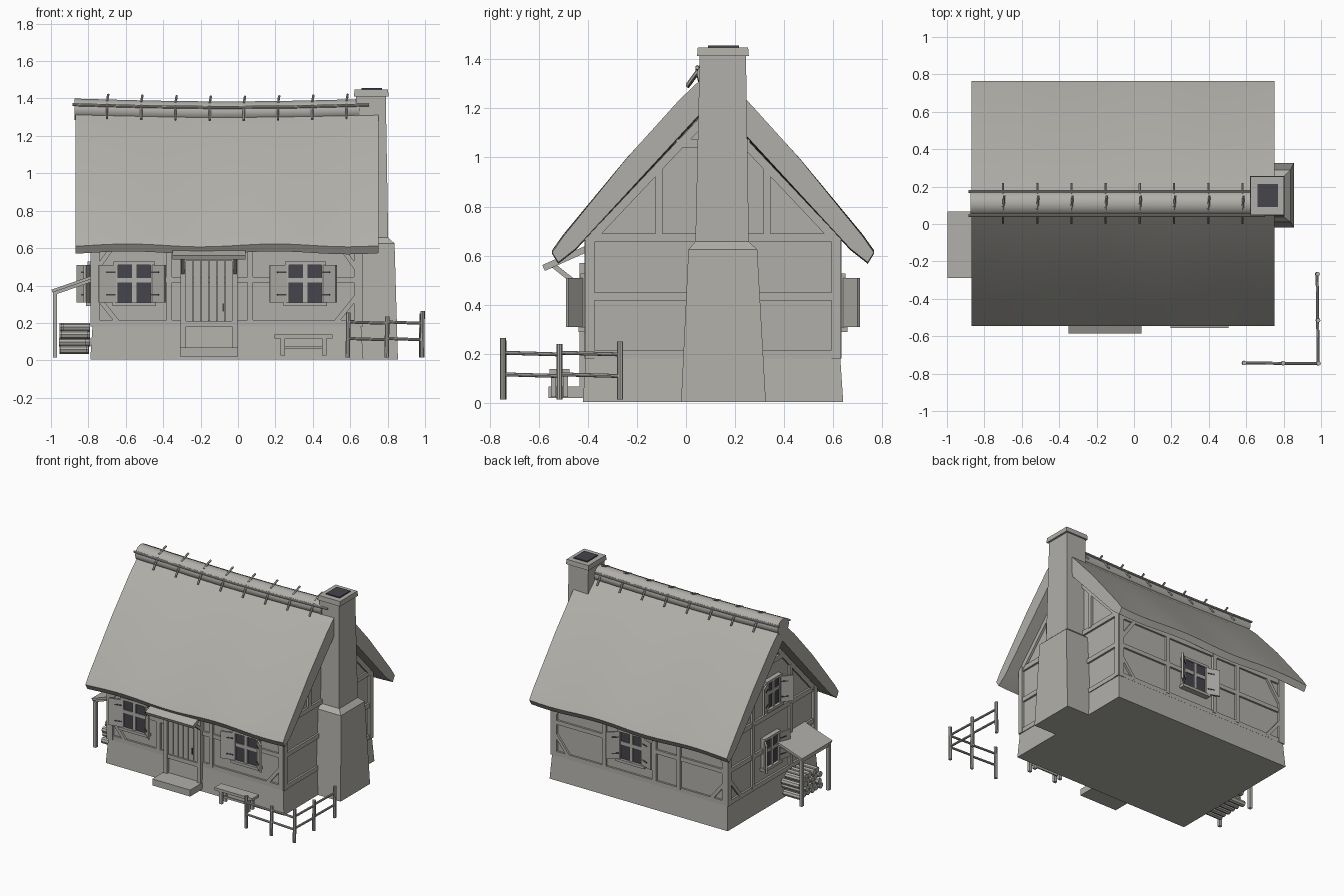
import bpy, bmesh, math, random
from mathutils import Matrix, Vector

random.seed(3)
if "Cube" in bpy.data.objects:
    bpy.data.objects.remove(bpy.data.objects["Cube"], do_unlink=True)


def material(name, colour):
    m = bpy.data.materials.new(name)
    m.use_nodes = True
    m.diffuse_color = (*colour, 1)
    m.node_tree.nodes["Principled BSDF"].inputs["Base Color"].default_value = (*colour, 1)
    return m


GREY = material("weathered_grey", (0.44, 0.43, 0.40))
DARK = material("dark_glass", (0.06, 0.058, 0.072))
I = Matrix()
X, Y, Z = Vector((1, 0, 0)), Vector((0, 1, 0)), Vector((0, 0, 1))


def finish(name, bm, mat=GREY, smooth=False):
    bmesh.ops.recalc_face_normals(bm, faces=bm.faces)
    me = bpy.data.meshes.new(name)
    bm.to_mesh(me)
    bm.free()
    me.materials.append(mat)
    ob = bpy.data.objects.new(name, me)
    bpy.context.collection.objects.link(ob)
    if smooth:
        bpy.ops.object.select_all(action='DESELECT')
        ob.select_set(True)
        bpy.context.view_layer.objects.active = ob
        bpy.ops.object.shade_smooth_by_angle(angle=math.radians(35))
    return ob


def box(name, lo, hi, M=I, mat=GREY, inset=(0, 0, 0, 0)):
    """Box from corner to corner; inset pulls in the top on -x, +x, -y, +y."""
    bm = bmesh.new()
    bmesh.ops.create_cube(bm, size=1)
    for v in bm.verts:
        top = v.co.z > 0
        a, b, c, d = inset if top else (0, 0, 0, 0)
        v.co = M @ Vector((hi[0] - b if v.co.x > 0 else lo[0] + a,
                           hi[1] - d if v.co.y > 0 else lo[1] + c,
                           hi[2] if top else lo[2]))
    return finish(name, bm, mat)


def beam(name, p, q, w, t, side, M=I):
    """Rectangular bar from p to q, w wide along side and t thick."""
    p, q = Vector(p), Vector(q)
    a = (q - p).normalized()
    n = a.cross(side)
    rot = Matrix((a * (q - p).length, Vector(side) * w, n * t)).transposed().to_4x4()
    bm = bmesh.new()
    bmesh.ops.create_cube(bm, size=1, matrix=M @ Matrix.Translation((p + q) / 2) @ rot)
    return finish(name, bm)


def rod(name, p, q, r, sides=8):
    p, q = Vector(p), Vector(q)
    M = Matrix.Translation((p + q) / 2) @ Z.rotation_difference(q - p).to_matrix().to_4x4()
    bm = bmesh.new()
    bmesh.ops.create_cone(bm, cap_ends=True, segments=sides, radius1=r, radius2=r,
                          depth=(q - p).length, matrix=M)
    return finish(name, bm, smooth=True)


def loft(name, xs, ring, shift=lambda x, z: 0, smooth=False):
    """Sweep a (y, z) ring along x, with a height shift at each station."""
    bm = bmesh.new()
    rows = [[bm.verts.new((x, y, z + shift(x, z))) for y, z in ring] for x in xs]
    n = len(ring)
    for a, b in zip(rows, rows[1:]):
        for i in range(n):
            bm.faces.new((a[i], a[(i + 1) % n], b[(i + 1) % n], b[i]))
    bm.faces.new(rows[0])
    bm.faces.new(rows[-1])
    return finish(name, bm, smooth=smooth)


def span(a, b, n):
    return [a + (b - a) * i / n for i in range(n + 1)]


CX, CY = -0.06, 0.11


def sag(x, z):
    u = (x - CX) / 0.81
    k = min(1, max(0, (z - 0.6) / 0.75))
    return -0.015 * math.cos(u * math.pi / 2) * k + 0.008 * math.sin(x * 8) * (1 - k)


# Stone plinth and plastered house body
box("plinth", (-0.79, -0.42, 0.005), (0.67, 0.64, 0.185), inset=(0.012,) * 4)
loft("house_walls", (-0.77, 0.65),
     [(-0.395, 0.17), (0.615, 0.17), (0.615, 0.67), (CY, 1.21), (-0.395, 0.67)])

# Thatched roof with sagging ridge and wavy eaves
half = [(0, 1.365), (0.137, 1.235), (0.35, 1.0), (0.61, 0.68), (0.655, 0.615),
        (0.63, 0.575), (0.56, 0.63), (0, 1.235)]
loft("thatched_roof", span(-0.87, 0.75, 20),
     [(CY + y, z) for y, z in half] + [(CY - y, z) for y, z in half[-2:0:-1]], sag, True)

# Ridge roll, its poles and pegs
angles = [math.tau * i / 14 for i in range(14)]
loft("ridge_roll", span(-0.875, 0.65, 12),
     [(CY + 0.066 * math.cos(a), 1.343 + 0.058 * math.sin(a)) for a in angles], sag, True)
for s in (-1, 1):
    stops = span(-0.885, 0.70 if s < 0 else 0.62, 4)
    for a, b in zip(stops, stops[1:]):
        rod("ridge_pole", (a, CY + s * 0.064, 1.367 + sag(a, 1.36)),
            (b, CY + s * 0.064, 1.367 + sag(b, 1.36)), 0.008)
for x in span(-0.70, 0.58, 7):
    z = sag(x, 1.36)
    for s in (-1, 1):
        rod("ridge_peg", (x, CY + s * 0.105, 1.30 + z), (x, CY + s * 0.05, 1.375 + z), 0.007, 6)
    rod("top_peg", (x, 0.075, 1.39 + z), (x + 0.006, 0.15, 1.425 + z), 0.007, 6)

# Chimney
box("chimney_base", (0.62, -0.02, 0.005), (0.855, 0.325, 0.625), inset=(0, 0.018, 0.03, 0.035))
box("chimney_shoulder", (0.62, 0.01, 0.625), (0.837, 0.29, 0.658), inset=(0, 0.035, 0.028, 0.035))
box("chimney_shaft", (0.63, 0.038, 0.65), (0.803, 0.256, 1.42), inset=(0, 0.013, 0.018, 0.012))
box("chimney_cap", (0.62, 0.045, 1.412), (0.805, 0.256, 1.447), inset=(0.003,) * 4)
box("chimney_flue", (0.66, 0.09, 1.447), (0.77, 0.215, 1.455), mat=DARK)


# Wall frames: local x runs along the wall, -y points out, z is up
def frame(x, y, turn):
    return Matrix.Translation((x, y, 0)) @ Matrix.Rotation(math.radians(turn), 4, 'Z')


FRONT, BACK = frame(CX, -0.395, 0), frame(CX, 0.615, 180)
RIGHT, LEFT = frame(0.65, CY, 90), frame(-0.77, CY, -90)


def timber(name, M, x0, x1, z0, z1, out=0.017):
    box(name, (x0, -out, z0), (x1, 0.01, z1), M)


# Timber framing of the long walls
for M, studs in ((FRONT, (-0.307, 0.125)), (BACK, (-0.29, 0.12, 0.32))):
    for name, z0, z1 in (("sill_beam", 0.182, 0.215), ("mid_rail", 0.415, 0.445),
                         ("wall_plate", 0.635, 0.668)):
        timber(name, M, -0.71, 0.71, z0, z1, 0.014)
    for x in studs:
        timber("wall_stud", M, x - 0.015, x + 0.015, 0.2, 0.65)
    for s in (-1, 1):
        beam("low_brace", (s * 0.70, -0.003, 0.35), (s * 0.58, -0.003, 0.20), 0.024, 0.025, Y, M)
        beam("high_brace", (s * 0.70, -0.003, 0.48), (s * 0.58, -0.003, 0.65), 0.024, 0.025, Y, M)

# Timber framing of the gables
for M in (RIGHT, LEFT):
    for name, w, z0, z1 in (("gable_sill", 0.51, 0.182, 0.215), ("gable_rail", 0.51, 0.417, 0.45),
                            ("tie_beam", 0.51, 0.655, 0.69), ("collar_beam", 0.15, 1.04, 1.075)):
        timber(name, M, -w, w, z0, z1, 0.014)
    for s in (-1, 1):
        timber("corner_post", M, s * 0.502 - 0.02, s * 0.502 + 0.02, 0.182, 0.69, 0.018)
        timber("gable_stud", M, s * 0.22 - 0.015, s * 0.22 + 0.015, 0.68, 0.955)
        beam("rafter", (s * 0.50, -0.003, 0.665), (0, -0.003, 1.195), 0.026, 0.034, Y, M)
for s in (-1, 1):
    timber("lower_stud", LEFT, s * 0.22 - 0.015, s * 0.22 + 0.015, 0.2, 0.67)
    beam("gable_brace", (s * 0.49, -0.003, 0.36), (s * 0.36, -0.003, 0.20), 0.024, 0.025, Y, LEFT)
    for M in (FRONT, BACK):
        timber("corner_post_side", M, s * 0.70 - 0.02, s * 0.70 + 0.02, 0.182, 0.67, 0.018)


# Windows with glazing bars and open shutters
def window(M, x, z, w=0.19, h=0.20, swing=(14, 42)):
    W = M @ Matrix.Translation((x, 0, z))
    a, b = w / 2, h / 2
    box("window_glass", (-a, -0.022, -b), (a, 0, b), W, DARK)
    box("window_mullion", (-0.012, -0.03, -b), (0.012, 0, b), W)
    box("window_transom", (-a, -0.028, 0.006), (a, 0, 0.03), W)
    box("window_sill", (-a - 0.022, -0.042, -b - 0.02), (a + 0.022, 0, -b), W)
    box("window_lintel", (-a - 0.015, -0.034, b), (a + 0.015, 0, b + 0.018), W)
    for s, turn in zip((-1, 1), swing):
        box("window_jamb", (s * a - 0.009, -0.032, -b), (s * a + 0.009, 0, b), W)
        H = W @ Matrix.Translation((s * (a + 0.005), -0.02, 0)) @ Matrix.Rotation(
            math.radians(-s * turn), 4, 'Z')
        x0, x1 = sorted((0, s * 0.095))
        box("shutter", (x0, -0.013, -b), (x1, 0, b), H)
        x0, x1 = sorted((s * 0.005, s * 0.055))
        for zz in (-0.6 * b, 0.6 * b):
            box("shutter_strap", (x0, -0.016, zz - 0.004), (x1, -0.013, zz + 0.004), H, DARK)


window(FRONT, -0.495, 0.41)
window(FRONT, 0.42, 0.41)
window(BACK, -0.06, 0.41, swing=(42, 20))
window(LEFT, -0.02, 0.41, 0.16, swing=(42, 14))
window(LEFT, 0, 0.83, 0.15, 0.19, (20, 42))

# Plank door, frame, step and bracketed canopy
DOOR = FRONT @ Matrix.Translation((-0.095, 0, 0))
for i in range(6):
    x = -0.126 + 0.042 * i
    box("door_plank", (x + 0.002, -0.024, 0.20), (x + 0.040, 0, 0.55), DOOR)
for s in (-1, 1):
    box("door_jamb", (s * 0.137 - 0.015, -0.038, 0.06), (s * 0.137 + 0.015, 0, 0.57), DOOR)
    beam("canopy_bracket", (-0.155 + s * 0.14, -0.54, 0.56), (-0.155 + s * 0.14, -0.42, 0.465),
         0.02, 0.02, X)
box("door_head", (-0.15, -0.036, 0.53), (0.15, 0, 0.565), DOOR)
box("door_threshold", (-0.14, -0.034, 0.18), (0.14, 0, 0.21), DOOR)
box("door_handle", (0.072, -0.032, 0.26), (0.08, -0.024, 0.305), DOOR, DARK)
box("door_step", (-0.31, -0.56, 0.02), (0.0, -0.40, 0.068))
beam("door_canopy", (-0.155, -0.58, 0.55), (-0.155, -0.40, 0.63), 0.39, 0.026, X)

# Lean-to shelter with stacked logs
beam("shelter_roof", (-0.995, -0.112, 0.37), (-0.765, -0.112, 0.45), 0.355, 0.016, Y)
for y in (-0.27, 0.045):
    box("shelter_post", (-0.99, y - 0.011, 0.015), (-0.968, y + 0.011, 0.365))
    beam("shelter_rafter", (-0.98, y, 0.36), (-0.77, y, 0.433), 0.018, 0.018, Y)
box("shelter_beam", (-0.988, -0.285, 0.342), (-0.97, 0.06, 0.36))
for row in range(4):
    for i in range(6 - row % 2):
        y = -0.225 + 0.046 * i + 0.023 * (row % 2)
        j = random.uniform(-0.012, 0.012)
        rod("stacked_log", (-0.945 + j, y, 0.057 + 0.04 * row), (-0.80 + j, y, 0.057 + 0.04 * row), 0.022)

# Bench
box("bench_seat", (0.195, -0.555, 0.118), (0.505, -0.475, 0.138))
for x in (0.24, 0.46):
    for y in (-0.54, -0.49):
        box("bench_leg", (x - 0.012, y - 0.01, 0.025), (x + 0.012, y + 0.01, 0.12))
box("bench_stretcher", (0.24, -0.52, 0.06), (0.46, -0.51, 0.075))

# Corner fence
posts = [(0.587, -0.743, 0.255), (0.795, -0.745, 0.235), (0.984, -0.745, 0.265),
         (0.982, -0.515, 0.24), (0.979, -0.268, 0.25)]
for x, y, top in posts:
    rod("fence_post", (x, y, 0.015), (x + 0.003, y, top), 0.012)
for a, b in zip(posts, posts[1:]):
    for z in (0.112, 0.20):
        rod("fence_rail", (a[0], a[1], z + 0.005), (b[0], b[1], z - 0.002), 0.008)
